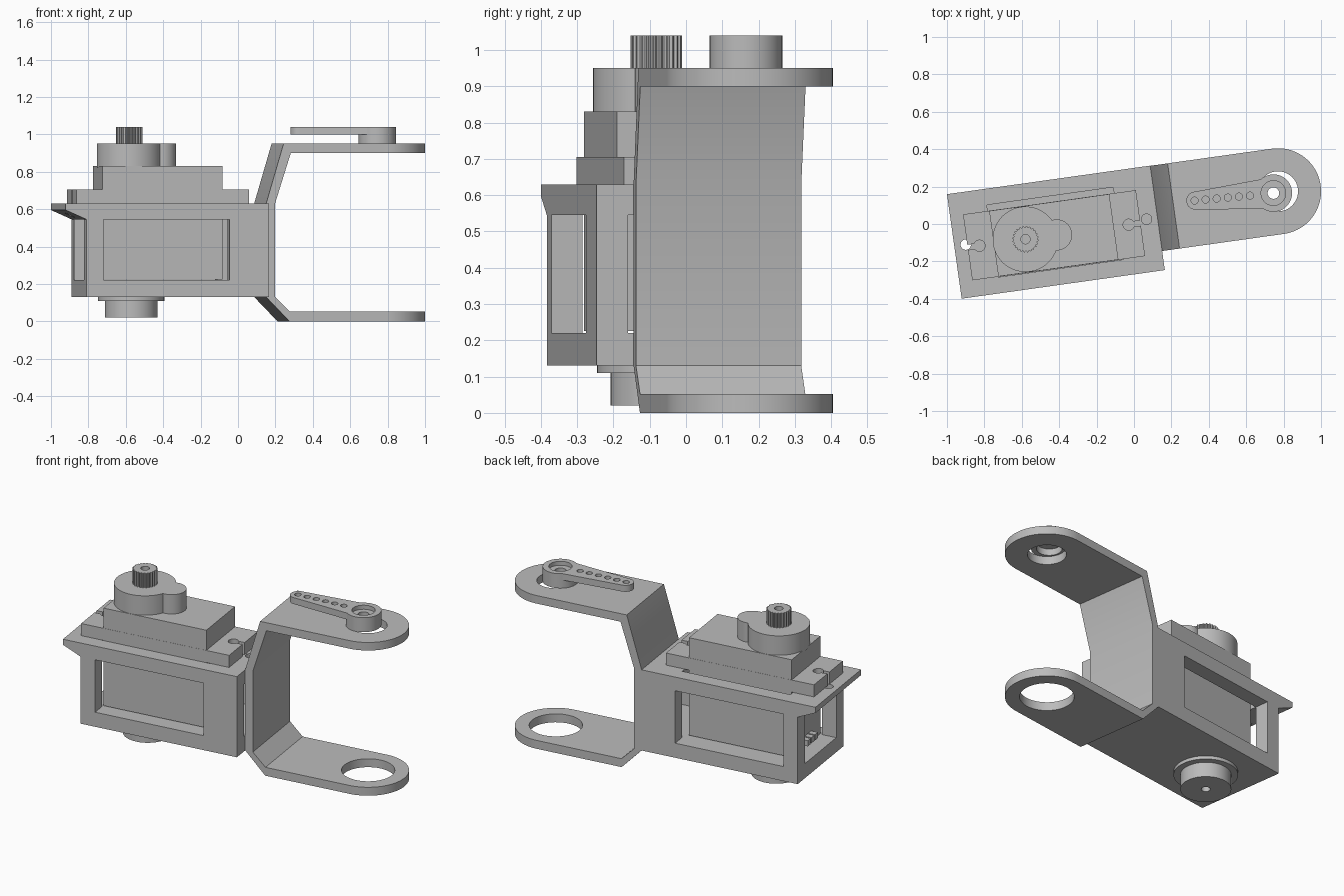
import bpy
import bmesh
from math import cos, sin, pi, radians
from mathutils import Matrix

if "Cube" in bpy.data.objects:
    bpy.data.objects.remove(bpy.data.objects["Cube"], do_unlink=True)

GREY = (0.5, 0.5, 0.5, 1)
mat = bpy.data.materials.new("plain grey")
mat.use_nodes = True
mat.diffuse_color = GREY
mat.node_tree.nodes["Principled BSDF"].inputs["Base Color"].default_value = GREY
parts = []


def sweep(name, pts, lo, hi, axis="z"):
    """Extrude an outline along z, or an x-z profile along y."""
    bm = bmesh.new()
    place = (lambda p: (p[0], p[1], lo)) if axis == "z" else (lambda p: (p[0], lo, p[1]))
    face = bm.faces.new([bm.verts.new(place(p)) for p in pts])
    new = bmesh.ops.extrude_face_region(bm, geom=[face])["geom"]
    step = (0, 0, hi - lo) if axis == "z" else (0, hi - lo, 0)
    bmesh.ops.translate(bm, vec=step, verts=[v for v in new if isinstance(v, bmesh.types.BMVert)])
    bmesh.ops.recalc_face_normals(bm, faces=bm.faces)
    mesh = bpy.data.meshes.new(name)
    bm.to_mesh(mesh)
    bm.free()
    mesh.materials.append(mat)
    ob = bpy.data.objects.new(name, mesh)
    bpy.context.collection.objects.link(ob)
    parts.append(ob)
    return ob


def arc(x, y, r, start=0, end=2 * pi, n=48):
    return [(x + r * cos(start + (end - start) * i / n),
             y + r * sin(start + (end - start) * i / n)) for i in range(n)]


def box(name, x0, x1, y0, y1, z0, z1):
    return sweep(name, [(x0, y0), (x1, y0), (x1, y1), (x0, y1)], z0, z1)


def cyl(name, x, y, r, z0, z1, n=48):
    return sweep(name, arc(x, y, r, n=n), z0, z1)


def combine(ob, tool, op="DIFFERENCE"):
    """Apply a boolean and discard the tool."""
    mod = ob.modifiers.new("bool", "BOOLEAN")
    mod.operation, mod.object, mod.solver = op, tool, "EXACT"
    bpy.context.view_layer.update()
    mesh = bpy.data.meshes.new_from_object(ob.evaluated_get(bpy.context.evaluated_depsgraph_get()))
    ob.modifiers.clear()
    ob.data = mesh
    parts.remove(tool)
    bpy.data.objects.remove(tool, do_unlink=True)


# Holder cage with overhanging lip, pocket, windows and screw holes
cage = sweep("holder_cage", [(-.856, .13), (.129, .13), (.129, .63), (-.968, .63),
                             (-.968, .595), (-.856, .545)], -.267, .297, "y")
combine(cage, box("pocket", -.765, -.083, -.18, .21, .22, .7))
combine(cage, box("side_windows", -.765, -.083, -.4, .4, .22, .545))
combine(cage, box("end_windows", -1.1, .3, -.18, .21, .22, .545))
for x in (-.906, .07):
    combine(cage, cyl("screw_hole", x, .016, .028, .5, .7, 24))

# C-shaped fork with rounded, pierced ends
fork = sweep("fork_bracket", [(1.1, 0), (.255, 0), (.129, .13), (.129, .63), (.223, .95),
                              (1.1, .95), (1.1, .9), (.262, .9), (.177, .63), (.177, .13),
                              (.257, .052), (1.1, .052)], -.3, .4, "y")
FX, FY, FR = .787, .066, .23
outline = [(0, FY - FR)] + arc(FX, FY, FR, -pi / 2, pi / 2) + [(FX, FY + FR), (0, FY + FR)]
combine(fork, sweep("fork_outline", outline, -.1, 1.1), "INTERSECT")
combine(fork, cyl("lower_hole", FX, FY, .15, -.1, .2))
combine(fork, cyl("upper_hole", FX, FY, .107, .8, 1.1))

# Motor case and mounting flange with keyhole slots
box("motor_case", -.757, -.109, -.177, .177, .225, .83)
flange = box("mounting_flange", -.898, .035, -.178, .178, .63, .705)
MID = -.4315
for side in (-1, 1):
    hole, tip = MID + side * .403, MID + side * .6
    combine(flange, cyl("slot_hole", hole, 0, .03, .5, .8, 24))
    combine(flange, box("slot", min(hole, tip), max(hole, tip), -.014, .014, .5, .8))

# Gear housing: two merged cylinders
housing = cyl("gear_housing", -.586, 0, .175, .82, .95, 64)
combine(housing, cyl("small_boss", -.418, 0, .083, .82, .95), "UNION")

# Splined output shaft
teeth = 24
shaft_pts = []
for i in range(teeth * 4):
    a, r = 2 * pi * i / (teeth * 4), .071 if i % 4 < 2 else .064
    shaft_pts.append((-.586 + r * cos(a), r * sin(a)))
shaft = sweep("splined_shaft", shaft_pts, .94, 1.04)
combine(shaft, cyl("shaft_hole", -.586, 0, .025, .98, 1.1, 24))

# Rear pivot under the cage
cyl("pivot_collar", -.575, .012, .177, .11, .14)
pivot = cyl("pivot_knob", -.575, .012, .14, .02, .14)
combine(pivot, cyl("pivot_hole", -.575, .012, .025, -.1, .08, 24))

# Horn: hub, tapered arm, row of holes
HX, HY = .761, .06
horn = cyl("horn", HX, HY, .1, .95, 1.04)
arm = [(HX, HY + .085)] + arc(.342, .078, .048, pi / 2, 3 * pi / 2, 16) \
    + [(.342, .03), (HX, HY - .085)]
combine(horn, sweep("horn_arm", arm, 1.0, 1.04), "UNION")
combine(horn, cyl("hub_recess", HX, HY, .066, 1.015, 1.1))
combine(horn, cyl("hub_socket", HX, HY, .07, .9, .99))
combine(horn, cyl("hub_bore", HX, HY, .031, .9, 1.1, 24))
for i in range(6):
    combine(horn, cyl("arm_hole", .338 + .0594 * i, .079 - .003 * i, .019, .9, 1.1, 16))

# Cable stubs at the end of the motor case
for i in (-1, 0, 1):
    box("cable_stub", -.80, -.75, i * .045 - .018, i * .045 + .018, .255, .29)

# Turn the whole assembly and finish the shading
turn = Matrix.Rotation(radians(8), 4, "Z")
for ob in parts:
    ob.data.transform(turn)
    bpy.ops.object.select_all(action="DESELECT")
    ob.select_set(True)
    bpy.context.view_layer.objects.active = ob
    bpy.ops.object.shade_smooth_by_angle(angle=radians(25))
